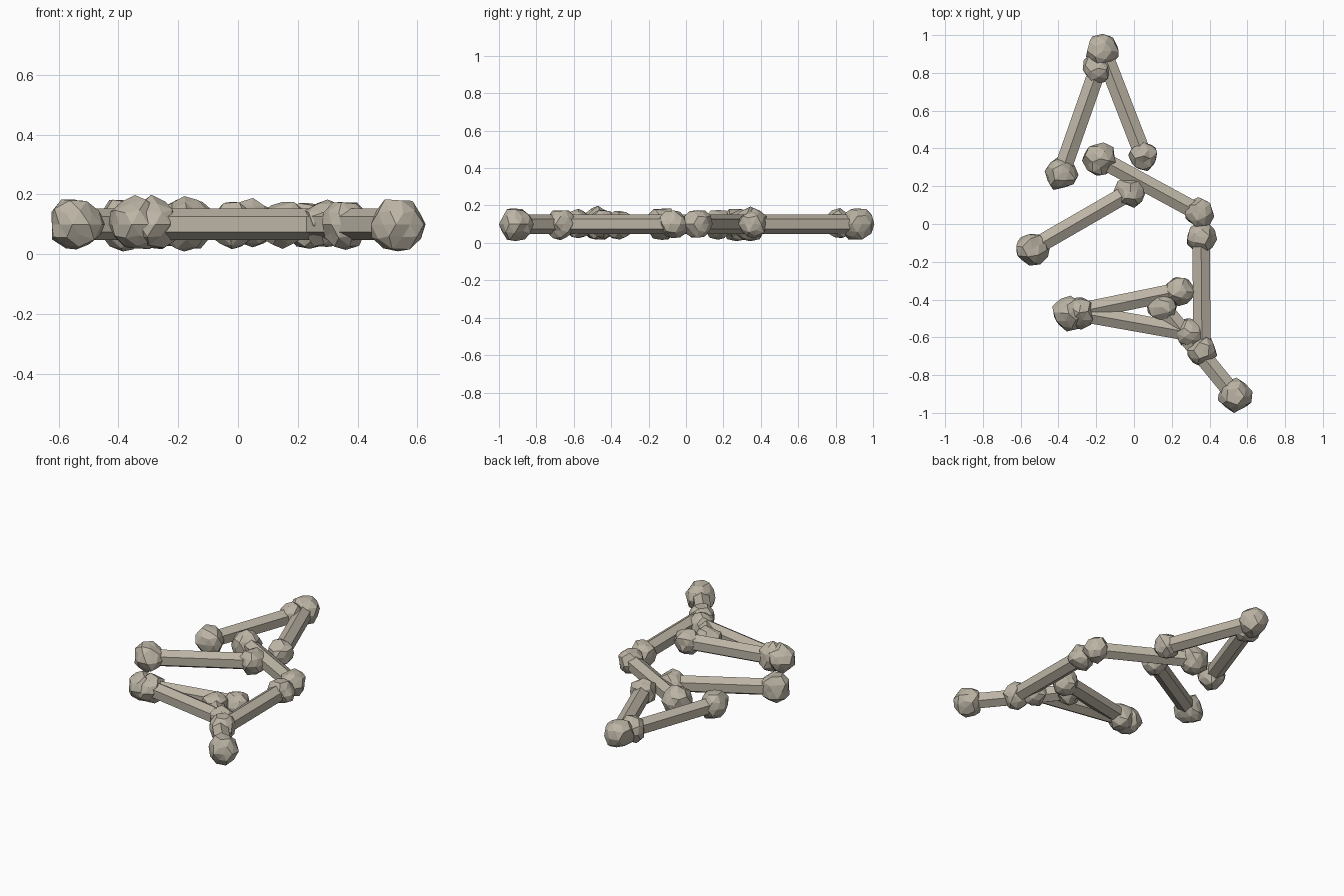
import bpy, bmesh, math, random
from mathutils import Vector, Matrix

if "Cube" in bpy.data.objects:
    bpy.data.objects.remove(bpy.data.objects["Cube"], do_unlink=True)

random.seed(4)
HEIGHT = 0.1
SHAFT_RADIUS = 0.053

bone_mat = bpy.data.materials.new("weathered bone")
bone_mat.use_nodes = True
bone_color = (0.50, 0.455, 0.375, 1)
bone_mat.diffuse_color = bone_color
bone_mat.node_tree.nodes["Principled BSDF"].inputs["Base Color"].default_value = bone_color


def finish(bm, name):
    mesh = bpy.data.meshes.new(name)
    bm.to_mesh(mesh)
    bm.free()
    mesh.materials.append(bone_mat)
    obj = bpy.data.objects.new(name, mesh)
    bpy.context.collection.objects.link(obj)


def shaft(name, a, b):
    # Six-sided rod lying flat with a ridge along its top
    bm = bmesh.new()
    d = b - a
    turn = Matrix.Rotation(math.atan2(d.y, d.x), 4, "Z") @ Matrix.Rotation(math.pi / 2, 4, "Y")
    bmesh.ops.create_cone(bm, cap_ends=True, segments=6, radius1=SHAFT_RADIUS,
                          radius2=SHAFT_RADIUS, depth=d.length,
                          matrix=Matrix.Translation((a + b) / 2) @ turn)
    # Put a ridge on top whatever the starting angle of the cone
    top = max(v.co.z for v in bm.verts) - HEIGHT
    if top < SHAFT_RADIUS * 0.95:
        bmesh.ops.rotate(bm, verts=bm.verts, cent=a,
                         matrix=Matrix.Rotation(math.pi / 6, 3, d.normalized()))
    finish(bm, name)


def knob(name, centre, radius):
    # Rough chipped ball
    bm = bmesh.new()
    bmesh.ops.create_icosphere(bm, subdivisions=2, radius=radius)
    for v in bm.verts:
        v.co *= random.uniform(0.86, 1.1)
        v.co.z = max(-HEIGHT, min(HEIGHT, v.co.z))
    spin = Matrix.Rotation(random.uniform(0, math.tau), 4, "Z")
    bmesh.ops.transform(bm, matrix=Matrix.Translation(centre) @ spin, verts=bm.verts)
    finish(bm, name)


# Each bone: large end x, y, then small end x, y
bones = {
    "back_left_bone": (-0.165, 0.915, 0.05, 0.36),
    "back_right_bone": (-0.385, 0.27, -0.19, 0.825),
    "middle_left_bone": (-0.18, 0.345, 0.345, 0.06),
    "middle_right_bone": (-0.54, -0.13, -0.02, 0.17),
    "side_bone": (0.355, -0.07, 0.36, -0.67),
    "front_corner_bone": (0.535, -0.91, 0.15, -0.44),
    "front_lower_bone": (-0.29, -0.47, 0.30, -0.575),
    "front_upper_bone": (-0.345, -0.475, 0.24, -0.355),
}
for name, (ax, ay, bx, by) in bones.items():
    a, b = Vector((ax, ay, HEIGHT)), Vector((bx, by, HEIGHT))
    shaft(name + "_shaft", a, b)
    knob(name + "_large_knob", a, 0.08 if name == "side_bone" else 0.09)
    knob(name + "_small_knob", b, 0.08)
